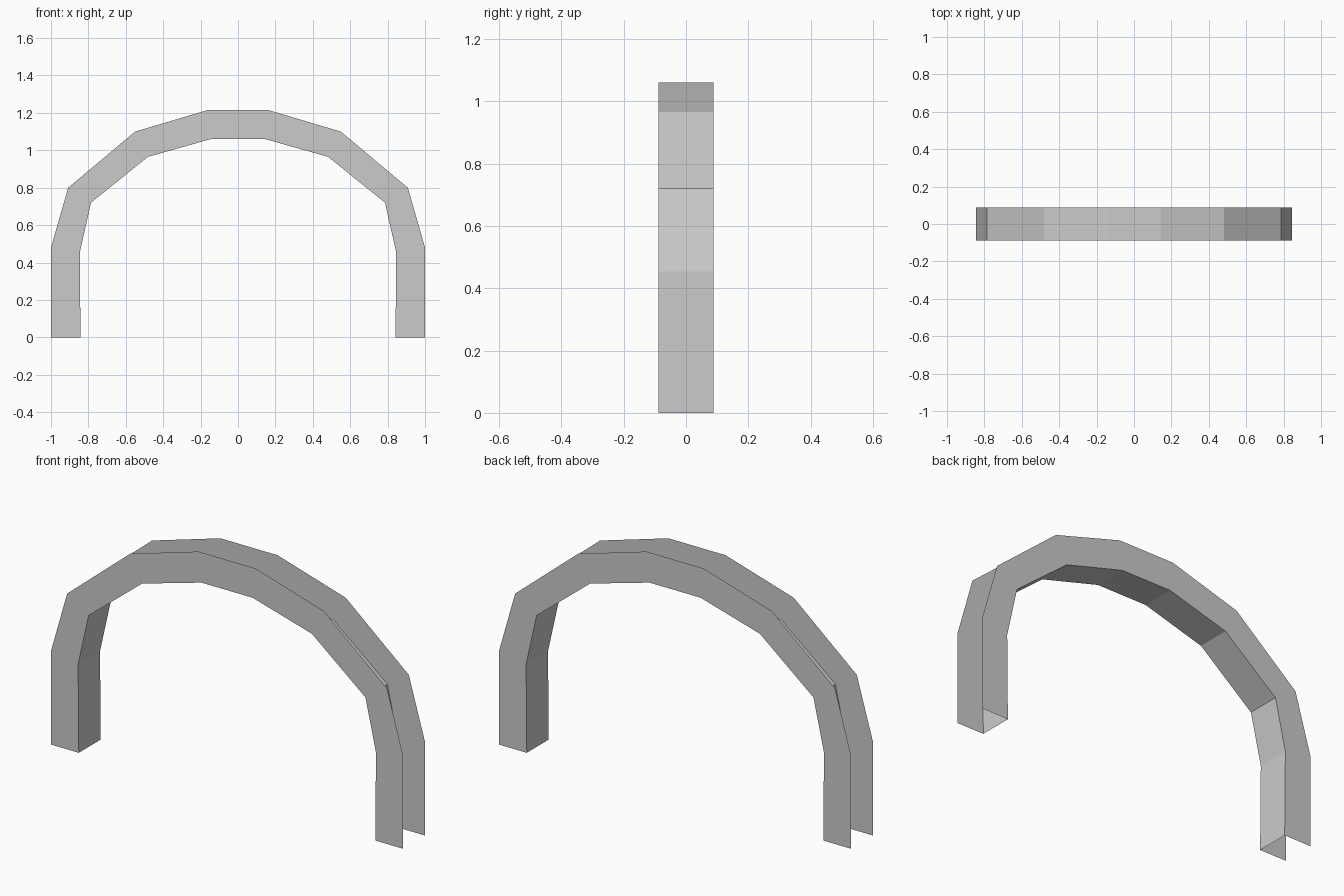
import bpy, bmesh

if "Cube" in bpy.data.objects:
    bpy.data.objects.remove(bpy.data.objects["Cube"])

HALF_DEPTH = 0.089

# Right half of the arch, from foot to crown
outer_half = [(1.0, 0), (1.0, 0.48), (0.908, 0.80), (0.55, 1.10), (0.162, 1.215)]
inner_half = [(0.842, 0), (0.846, 0.453), (0.786, 0.72), (0.482, 0.965), (0.145, 1.06)]


def full(half):
    return half + [(-x, z) for x, z in reversed(half)]


def strip(name, rail_a, rail_b):
    """Flat-faced strip of quads between two rails of points."""
    bm = bmesh.new()
    a = [bm.verts.new(p) for p in rail_a]
    b = [bm.verts.new(p) for p in rail_b]
    for i in range(len(a) - 1):
        bm.faces.new((a[i], a[i + 1], b[i + 1], b[i]))
    mesh = bpy.data.meshes.new(name)
    bm.to_mesh(mesh)
    bm.free()
    obj = bpy.data.objects.new(name, mesh)
    bpy.context.collection.objects.link(obj)


def rail(profile, y):
    return [(x, y, z) for x, z in profile]


outer, inner = full(outer_half), full(inner_half)

# Front and back arch plates, facing outward
strip("front_plate", rail(inner, -HALF_DEPTH), rail(outer, -HALF_DEPTH)[:])
strip("back_plate", rail(outer, HALF_DEPTH), rail(inner, HALF_DEPTH))

# Inner lining facing the opening; outer rim and feet stay open
strip("inner_lining", rail(inner, HALF_DEPTH), rail(inner, -HALF_DEPTH))

# Turn any face that points the wrong way
for name, wanted in (("front_plate", lambda c: (0, -1, 0)),
                     ("back_plate", lambda c: (0, 1, 0)),
                     ("inner_lining", lambda c: (-c.x, 0, 0.3 - c.z))):
    mesh = bpy.data.objects[name].data
    bm = bmesh.new()
    bm.from_mesh(mesh)
    bm.normal_update()
    for f in bm.faces:
        w = wanted(f.calc_center_median())
        if sum(n * v for n, v in zip(f.normal, w)) < 0:
            f.normal_flip()
    bm.to_mesh(mesh)
    bm.free()
